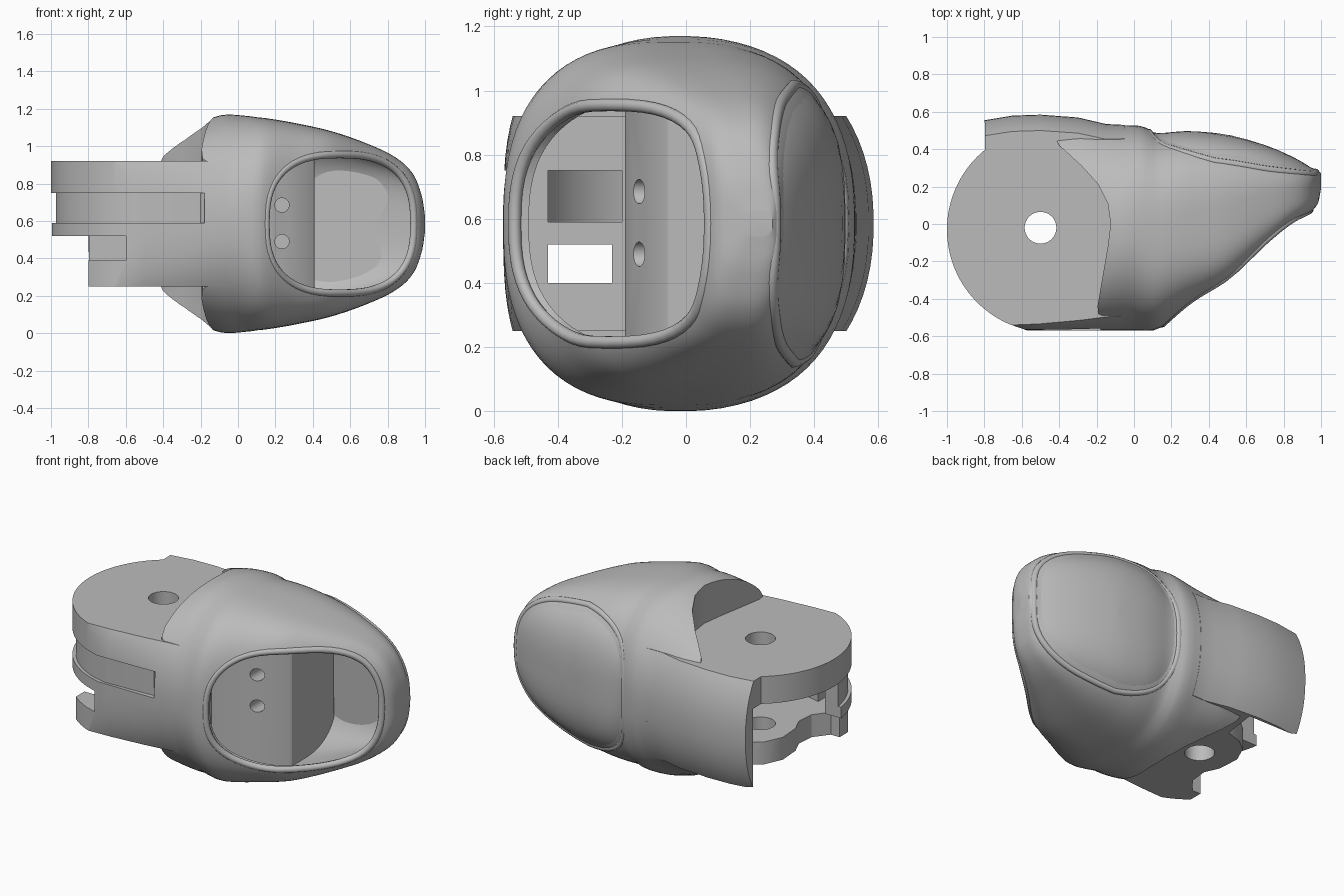
import bpy, bmesh
from math import cos, sin, pi, radians

cube = bpy.data.objects.get("Cube")
if cube:
    bpy.data.objects.remove(cube, do_unlink=True)

grey = bpy.data.materials.new("plain grey")
grey.use_nodes = True
grey.diffuse_color = (0.5, 0.5, 0.5, 1)
grey.node_tree.nodes["Principled BSDF"].inputs["Base Color"].default_value = (0.5, 0.5, 0.5, 1)

MID = 0.585   # height of the symmetry plane
# x, half height, front y, back y
STATIONS = [(-.45, .49, -.57, .57), (-.3, .515, -.57, .57), (-.2, .545, -.57, .55),
            (-.08, .583, -.57, .53), (.05, .577, -.57, .522), (.1, .57, -.57, .492),
            (.15, .565, -.55, .478), (.3, .54, -.45, .48), (.5, .495, -.33, .46),
            (.7, .425, -.15, .405), (.85, .35, -.01, .345), (.94, .26, .06, .305),
            (.985, .14, .115, .285), (1.0, .04, .19, .27)]


def section(x):
    """Smoothly interpolated half height, front and back at x."""
    s = STATIONS
    i = max(0, min(len(s) - 2, sum(p[0] <= x for p in s) - 1))
    a, b = s[i], s[i + 1]
    before, after = s[max(i - 1, 0)], s[min(i + 2, len(s) - 1)]
    step = b[0] - a[0]
    t = (x - a[0]) / step
    out = []
    for k in (1, 2, 3):
        m0 = (b[k] - before[k]) / (b[0] - before[0]) * step
        m1 = (after[k] - a[k]) / (after[0] - a[0]) * step
        out.append((2*t**3 - 3*t*t + 1) * a[k] + (t**3 - 2*t*t + t) * m0
                   + (3*t*t - 2*t**3) * b[k] + (t**3 - t*t) * m1)
    return out


def clamp(v):
    return min(max(v, 0), 1)


def power(x, side):
    """Squareness of the cross-section: flatter toward both ends of the front and under the nail."""
    if side < 0:
        return 2.2 + 1.8 * clamp(x / .5) + 1.1 * clamp((-.1 - x) / .5)
    return 2.2 + .6 * clamp((x + .1) / .3)


def skin_y(x, z, side):
    """Body surface y at (x, z); side is -1 for front, 1 for back."""
    w, lo, hi = section(x)
    n = power(x, side)
    f = min(abs(z - MID) / w, 0.98)
    return (lo + hi) / 2 + side * (hi - lo) / 2 * (1 - f**n) ** (1 / n)


def spow(v, n):
    return abs(v) ** (2 / n) * (1 if v >= 0 else -1)


def finish(name, bm):
    bmesh.ops.recalc_face_normals(bm, faces=bm.faces)
    mesh = bpy.data.meshes.new(name)
    bm.to_mesh(mesh)
    bm.free()
    mesh.materials.append(grey)
    ob = bpy.data.objects.new(name, mesh)
    bpy.context.collection.objects.link(ob)
    return ob


def loft(name, rings):
    bm = bmesh.new()
    loops = [[bm.verts.new(p) for p in ring] for ring in rings]
    for a, b in zip(loops, loops[1:]):
        for i in range(len(a)):
            j = (i + 1) % len(a)
            bm.faces.new((a[i], a[j], b[j], b[i]))
    bm.faces.new(loops[0])
    bm.faces.new(loops[-1])
    return finish(name, bm)


def body_ring(x, w, lo, hi, count=80):
    ring = []
    for i in range(count):
        a = 2 * pi * (i + .5) / count
        n = power(x, cos(a))
        ring.append((x, (lo + hi) / 2 + (hi - lo) / 2 * spow(cos(a), n), MID + w * spow(sin(a), n)))
    return ring


def body_loft(name, x0, x1, inset=0.0, count=56):
    rings = []
    for i in range(count + 1):
        x = x0 + (x1 - x0) * sin(i / count * pi / 2)
        w, lo, hi = section(x)
        rings.append(body_ring(x, w - inset, lo + inset, hi - inset))
    return loft(name, rings)


def prism(name, pts, a, b, axis="z"):
    if axis == "z":
        return loft(name, [[(u, v, h) for u, v in pts] for h in (a, b)])
    return loft(name, [[(u, h, v) for u, v in pts] for h in (a, b)])


def box(name, x0, x1, y0, y1, z0, z1):
    return prism(name, [(x0, y0), (x1, y0), (x1, y1), (x0, y1)], z0, z1)


def arc(cx, cy, r, start, end, count=40):
    return [(cx + r * cos(radians(start + (end - start) * i / count)),
             cy + r * sin(radians(start + (end - start) * i / count))) for i in range(count + 1)]


def circle(cx, cy, r):
    return arc(cx, cy, r, 0, 348, 29)


def cut(ob, cutters, mode="DIFFERENCE"):
    bpy.ops.object.select_all(action="DESELECT")
    bpy.context.view_layer.objects.active = ob
    ob.select_set(True)
    for c in cutters:
        c.hide_render = True
        mod = ob.modifiers.new("cut", "BOOLEAN")
        mod.operation, mod.solver, mod.object = mode, "EXACT", c
        bpy.ops.object.modifier_apply(modifier=mod.name)
        bpy.data.objects.remove(c, do_unlink=True)


def smooth(ob):
    bpy.ops.object.select_all(action="DESELECT")
    bpy.context.view_layer.objects.active = ob
    ob.select_set(True)
    bpy.ops.object.shade_smooth_by_angle(angle=radians(32))


def windows():
    return [box("window", -.35, .05, -.43, y, z0, z1) for y, z0, z1 in ((-.23, .4, .52), (-.2, .59, .75))]


def outline(cx, hx, hz, n, count=64):
    return [(cx + hx * spow(cos(a), n), MID + hz * spow(sin(a), n))
            for a in (2 * pi * i / count for i in range(count))]


def rim(name, pts, side, radius):
    """Rolled edge that follows the body surface."""
    curve = bpy.data.curves.new(name, "CURVE")
    curve.dimensions = "3D"
    curve.bevel_depth, curve.bevel_resolution = radius, 3
    spline = curve.splines.new("POLY")
    spline.points.add(len(pts) - 1)
    for p, (x, z) in zip(spline.points, pts):
        p.co = (x, skin_y(x, z, side) - side * radius * 0.8, z, 1)
    spline.use_cyclic_u = True
    curve.materials.append(grey)
    ob = bpy.data.objects.new(name, curve)
    bpy.context.collection.objects.link(ob)


# Hollow fingertip shell with wavy sleeve ends and an opening
shell = body_loft("fingertip_shell", -.45, 1.0)
sleeve = [(-1, .53), (-.42, .53), (-.43, .48), (-.4, .42), (-.28, .31), (-.19, .21), (-.14, .11),
          (-.125, 0), (-.14, -.12), (-.195, -.44), (-.19, -.48), (-.15, -.5), (-.15, -.8), (-1, -.8)]
opening = outline(.545, .395, .37, 2.6)
cut(shell, [prism("sleeve_top", sleeve, .915, 1.5), prism("sleeve_bottom", sleeve, -.5, .255),
            box("knuckle_space", -1, -.1, -1, 1, .25, .92),
            body_loft("cavity", -.07, .93, .06),
            prism("opening", opening, -.9, .11, "y")] + windows())
smooth(shell)
rim("opening_rim", opening, -1, .02)

# Hinge knuckle: round plates joined by a front rim and a back wall
knuckle = loft("hinge_knuckle", [body_ring(x, .583, -.57, hi) for x, hi in
               ((-1.1, .55), (-.8, .555), (-.65, .58), (-.5, .585), (-.3, .57), (-.15, .535), (-.05, .53))])
plan = arc(-.45, -.03, .55, 129, 247) + [(-.54, -.58), (-.5, -.7), (0, -.7), (0, .7), (-.8, .7)]
cut(knuckle, [prism("plan", plan, .25, .92)], "INTERSECT")
slot = arc(-.45, -.03, .44, 190, 270) + [(-.2, -.46), (-.2, .48), (-1.2, .48), (-1.2, -.11)]
notch = [(-1.2, -.37), (-.74, -.37), (-.67, -.28), (-.66, -.17), (-.7, -.08), (-.71, .06),
         (-.66, .17), (-.58, .23), (-.48, .26), (-.45, .48), (-1.2, .48)]
groove = arc(-.45, -.03, .53, 180, 262) + [(-.2, -.54), (-.18, -.555), (-.18, -.9), (-1.2, -.9), (-1.2, -.03)]
cut(knuckle, [prism("slot", slot, .39, .75),
              box("prong_gap", -1.2, -.6, -.9, .48, .39, .52),
              box("prong_end", -1.2, -.8, -.9, .9, .1, .52),
              prism("lobe", notch, .1, .4),
              prism("groove", groove, .59, .75),
              prism("pin_hole", circle(-.5, -.02, .085), 0, 1.2)] + windows())
smooth(knuckle)

# Inner mounting block with two screw holes
block = prism("mounting_block", [(-.09, -.19), (.14, -.19), (.4, -.07), (.41, -.055),
                                 (.41, .36), (-.09, .36)], .1, 1.07)
cut(block, [body_loft("limit", -.3, .98, .02)], "INTERSECT")
cut(block, [prism("screw_hole", circle(.235, z, .038), -.4, .05, "y") for z in (.49, .685)])
smooth(block)

# Domed nail in its rolled rim, narrowing to the tip
nail_edge = [(x, MID + (z - MID) * (1 - .45 * max(0, x - .45)))
             for x, z in outline(.525, .445, .43, 3)]
rings = []
for r in (.01, .2, .4, .55, .7, .8, .88, .94, .98, 1):
    ring = []
    for px, pz in nail_edge:
        x, z = .52 + (px - .52) * r, MID + (pz - MID) * r
        ring.append((x, skin_y(x, z, 1) + .025 * (1 - r**6) - .008, z))
    rings.append(ring)
smooth(loft("nail", rings))
rim("nail_rim", nail_edge, 1, .02)
